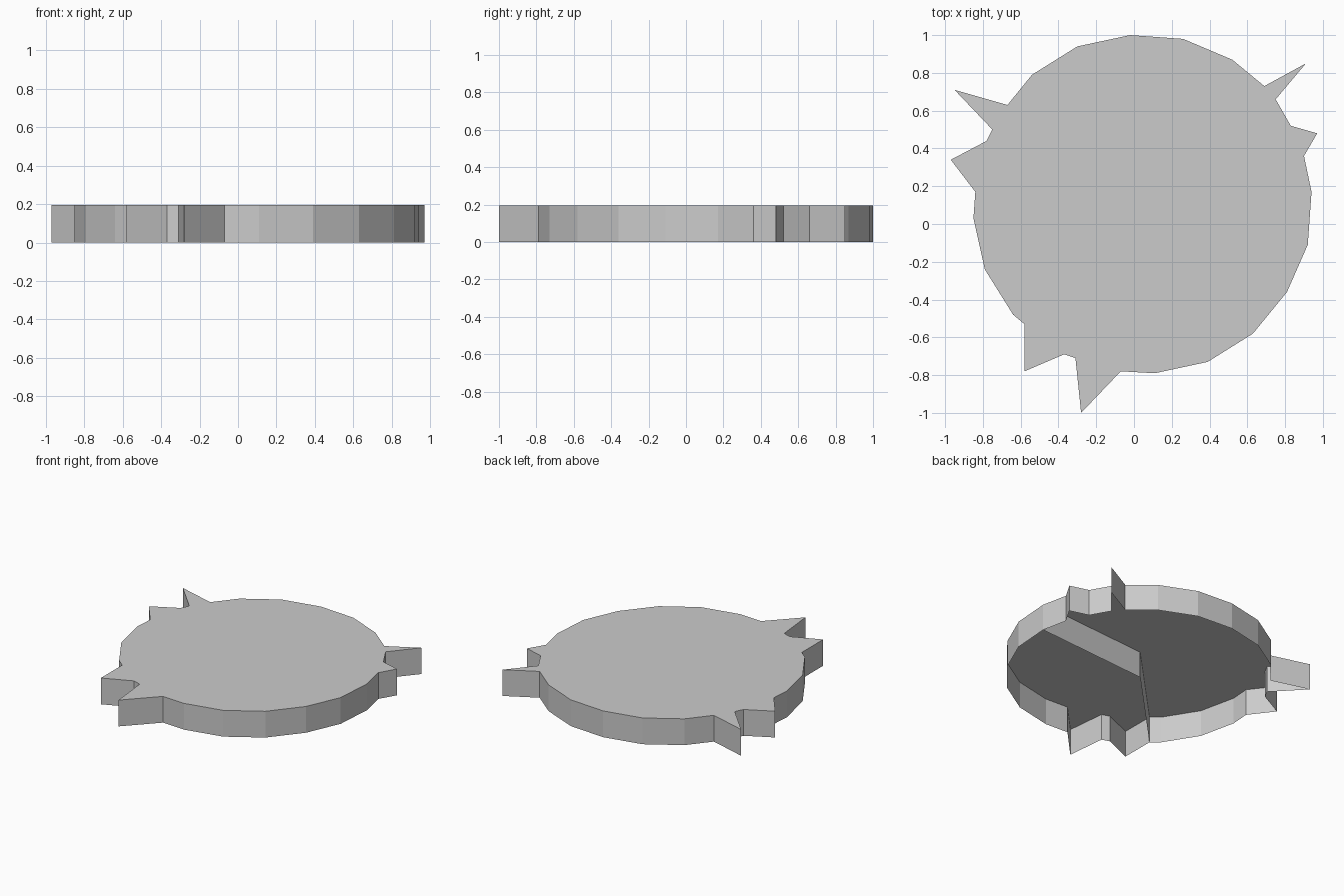
import bpy
import bmesh

HEIGHT = 0.195

default_cube = bpy.data.objects.get("Cube")
if default_cube:
    bpy.data.objects.remove(default_cube, do_unlink=True)

# Plain grey material shared by every part
grey = bpy.data.materials.new("plain_grey")
grey.use_nodes = True
colour = (0.6, 0.6, 0.6, 1.0)
grey.diffuse_color = colour
grey.node_tree.nodes["Principled BSDF"].inputs["Base Color"].default_value = colour

# Outline of the disc with its spikes, counter-clockwise
right_back = [(.94, .17), (.9, .36), (.97, .48), (.83, .52), (.75, .66), (.91, .85), (.69, .73)]
back_arc = [(.52, .87), (.26, .98), (-.02, 1), (-.3, .94), (-.54, .79), (-.67, .63)]
left_spikes = [(-.95, .71), (-.75, .5), (-.78, .44), (-.97, .34), (-.84, .17)]
left_arc = [(-.85, .03), (-.79, -.24), (-.64, -.48), (-.58, -.53)]
front_spikes = [(-.58, -.78), (-.37, -.69), (-.31, -.71), (-.28, -1), (-.07, -.78)]
front_arc = [(.11, -.79), (.39, -.73), (.63, -.58), (.81, -.36), (.92, -.11)]
outline = right_back + back_arc + left_spikes + left_arc + front_spikes + front_arc
centre = (.03, .1)


def add_object(name, bm):
    """Turn a bmesh into a flat-shaded grey object."""
    mesh = bpy.data.meshes.new(name)
    bm.to_mesh(mesh)
    bm.free()
    mesh.materials.append(grey)
    obj = bpy.data.objects.new(name, mesh)
    bpy.context.collection.objects.link(obj)
    return obj


def add_walls(bm, path, closed):
    """Raise a vertical wall along a path and return its upper vertices."""
    lower = [bm.verts.new((x, y, 0)) for x, y in path]
    upper = [bm.verts.new((x, y, HEIGHT)) for x, y in path]
    count = len(path)
    for i in range(count if closed else count - 1):
        j = (i + 1) % count
        bm.faces.new((lower[i], lower[j], upper[j], upper[i]))
    return upper


# Spiked disc: flat lid and rim, open underneath
bm = bmesh.new()
bm.faces.new(add_walls(bm, outline, closed=True))
add_object("spiked_disc", bm)

# Thin dividing wall under the lid, bent at the disc centre
bm = bmesh.new()
add_walls(bm, [right_back[0], centre, left_arc[-1]], closed=False)
add_object("inner_divider", bm)
